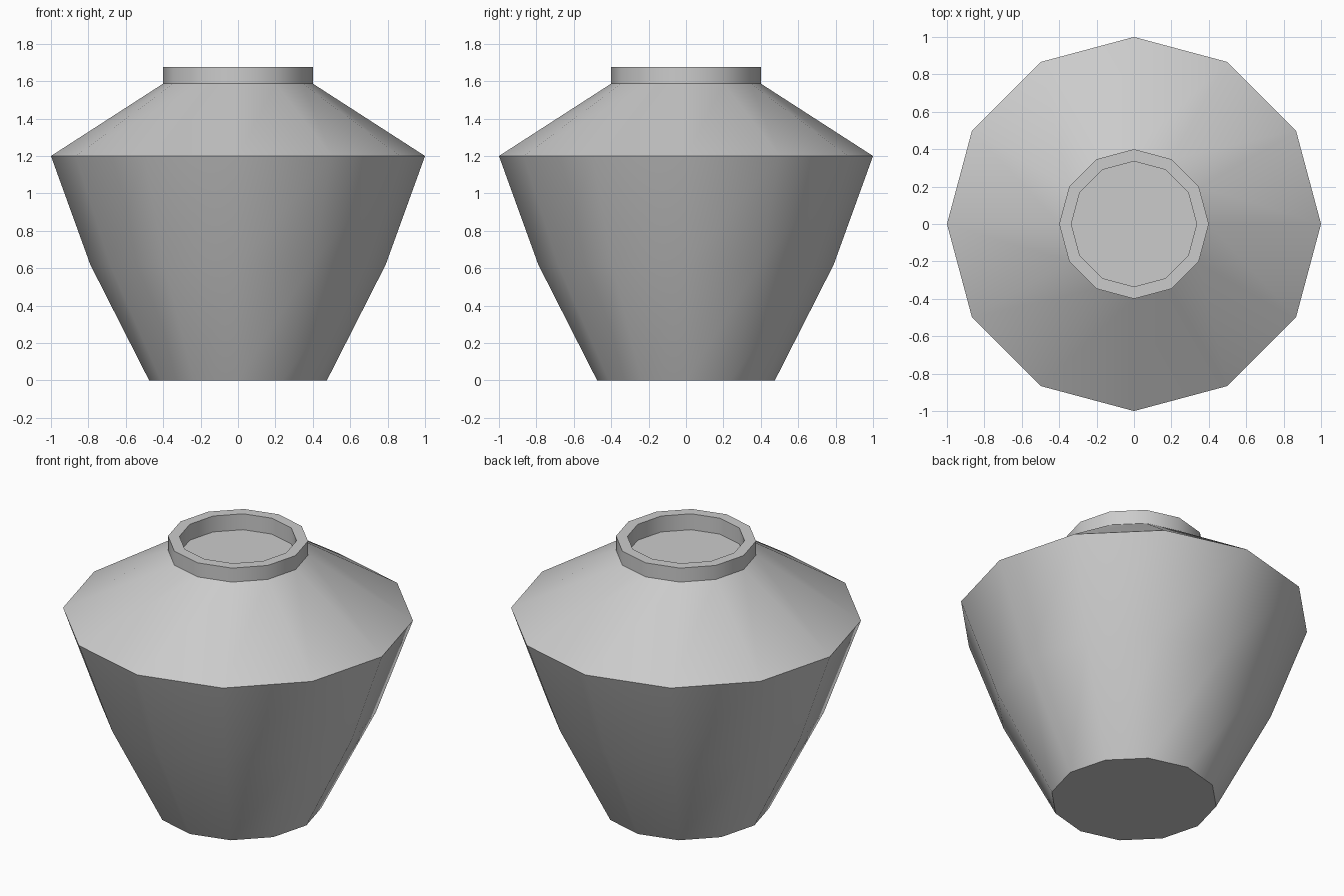
import bpy, bmesh, math

if "Cube" in bpy.data.objects:
    bpy.data.objects.remove(bpy.data.objects["Cube"])

SIDES = 12
# (radius, height) from the base, up the outside, over the rim and down to the recess
PROFILE = [(0.475, 0), (0.79, 0.62), (1.0, 1.2), (0.4, 1.587),
           (0.4, 1.675), (0.335, 1.675), (0.335, 1.575)]

bm = bmesh.new()
rings = [[bm.verts.new((r * math.cos(math.tau * i / SIDES),
                        r * math.sin(math.tau * i / SIDES), z))
          for i in range(SIDES)] for r, z in PROFILE]

# Walls
for low, high in zip(rings, rings[1:]):
    for i in range(SIDES):
        j = (i + 1) % SIDES
        bm.faces.new((low[i], low[j], high[j], high[i]))

# Base and recess floor
bm.faces.new(rings[0][::-1])
bm.faces.new(rings[-1])

mesh = bpy.data.meshes.new("pot")
bm.to_mesh(mesh)
bm.free()
pot = bpy.data.objects.new("pot", mesh)
bpy.context.collection.objects.link(pot)

# Smooth sides, sharp shoulder, rim and base
bpy.context.view_layer.objects.active = pot
pot.select_set(True)
bpy.ops.object.shade_smooth_by_angle(angle=math.radians(35))
